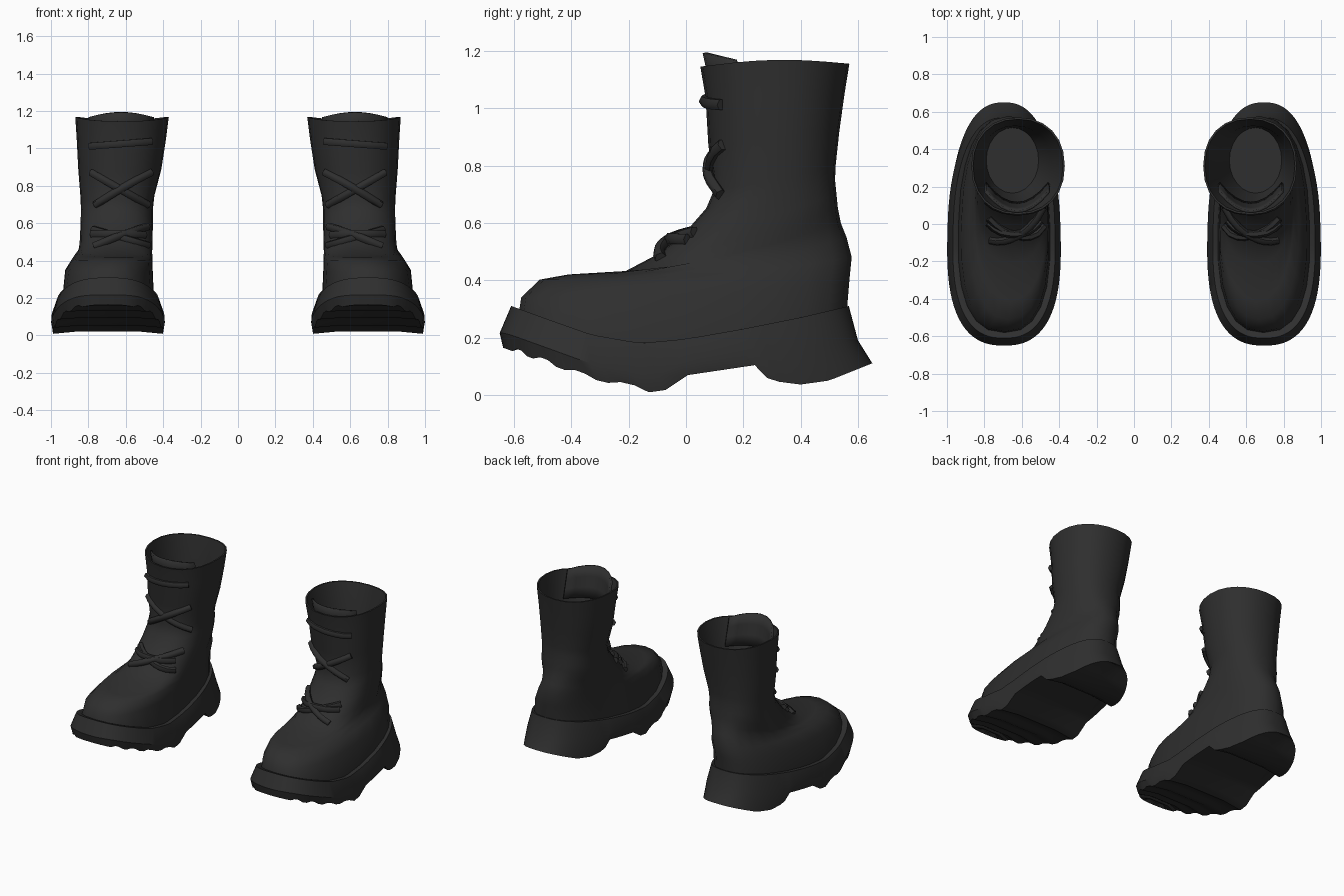
import bpy, bmesh, math
from mathutils import Vector
from mathutils.bvhtree import BVHTree

if "Cube" in bpy.data.objects:
    bpy.data.objects.remove(bpy.data.objects["Cube"])

black = bpy.data.materials.new("soft black leather")
black.diffuse_color = (0.028, 0.028, 0.028, 1)
black.use_nodes = True
black.node_tree.nodes["Principled BSDF"].inputs["Base Color"].default_value = black.diffuse_color


def interp(table, v):
    if v <= table[0][0]:
        return table[0][1]
    for (a, p), (b, q) in zip(table, table[1:]):
        if v <= b:
            return p + (q - p) * (v - a) / (b - a)
    return table[-1][1]


def spow(v, e):
    return math.copysign(abs(v) ** e, v)


def outline(n, yf, yb, cx, hw, power, taper, zfun):
    """Egg-shaped loop, starting at the toe; zfun(y, fraction, index) gives height."""
    pts = []
    for i in range(n):
        a = 2 * math.pi * i / n
        c, s = -math.cos(a), math.sin(a)
        if abs(s) < 1e-6:
            s = 0
        y = (yf + yb) / 2 + (yb - yf) / 2 * spow(c, 2 / power)
        x = cx + hw * (1 - taper * c) * spow(s, 2 / power)
        pts.append((x, y, zfun(y, (y - yf) / (yb - yf), i)))
    return pts


def loft(bm, rings):
    loops = [[bm.verts.new(p) for p in r] for r in rings]
    for a, b in zip(loops, loops[1:]):
        n = len(a)
        for i in range(n):
            bm.faces.new((a[i], a[(i + 1) % n], b[(i + 1) % n], b[i]))
    return loops


def finish(ob, angle=40, mirror=True):
    ob.data.materials.clear()
    ob.data.materials.append(black)
    bpy.ops.object.select_all(action='DESELECT')
    ob.select_set(True)
    bpy.context.view_layer.objects.active = ob
    bpy.ops.object.shade_smooth_by_angle(angle=math.radians(angle))
    if mirror:
        m = ob.modifiers.new("other_boot", 'MIRROR')
        m.use_mirror_merge = False


def mesh_object(name, bm):
    bmesh.ops.recalc_face_normals(bm, faces=bm.faces)
    me = bpy.data.meshes.new(name)
    bm.to_mesh(me)
    bm.free()
    ob = bpy.data.objects.new(name, me)
    bpy.context.collection.objects.link(ob)
    return ob


# Heights of the sole's upper edge and of its underside along the foot
SOLE_TOP = [(-.61, .31), (-.5, .27), (-.33, .21), (-.16, .18), (0, .195), (.2, .23), (.4, .27), (.57, .31)]
SOLE_LOW = [(-.64, .165), (-.5, .115), (-.35, .06), (-.2, .025), (-.09, 0), (-.02, .065),
            (.25, .105), (.29, .05), (.4, .036), (.5, .05), (.65, .11)]

# Upper: front y, front z, back y, back z, centre x, half width, power, taper
RINGS = [
    (-.575, .34, .57, .40, .69, .234, 2.4, .08),
    (-.51, .402, .578, .48, .67, .213, 2.3, .04),
    (-.41, .42, .56, .55, .657, .198, 2.2, 0),
    (-.21, .432, .54, .60, .652, .195, 2.3, 0),
    (-.10, .49, .53, .65, .65, .194, 2.5, 0),
    (0, .57, .525, .70, .648, .193, 2.5, 0),
    (.07, .65, .52, .75, .647, .193, 2.3, 0),
    (.10, .72, .522, .80, .645, .198, 2.2, 0),
    (.078, .87, .535, .92, .632, .222, 2.2, 0),
    (.068, 1.04, .553, 1.05, .624, .238, 2.2, 0),
    (.05, 1.145, .57, 1.155, .62, .25, 2.2, 0),
    # rim and inside of the shaft
    (.06, 1.145, .56, 1.155, .62, .24, 2.2, 0),
    (.105, .95, .525, .95, .635, .195, 2.1, 0),
    (.165, .74, .515, .74, .65, .14, 2, 0),
]
bm = bmesh.new()
N = 24
rings = [outline(N, -.585, .56, .695, .247, 2.5, .09, lambda y, f, i: interp(SOLE_TOP, y) - .03)]
for yf, zf, yb, zb, cx, hw, p, t in RINGS:
    bump = .02 if zf == 1.145 else 0
    rise = 2.5 if yf < -.3 else 1.5
    rings.append(outline(N, yf, yb, cx, hw, p, t, lambda y, f, i:
                 zf + (zb - zf) * max(f, 0) ** rise + bump * math.sin(math.pi * min(max(f, 0), 1))))
loops = loft(bm, rings)
bm.faces.new(loops[-1])
upper = mesh_object("boot_upper", bm)
finish(upper, 60)

# Sole with heel, arch and ribbed tread
bm = bmesh.new()
N = 88


def top(y, f, i):
    return interp(SOLE_TOP, y)


def low(y, f, i):
    rib = .013 if -.62 < y < -.15 and (min(i, N - i) // 2) % 2 else 0
    return interp(SOLE_LOW, y) + rib


def mid(y, f, i):
    a, b = interp(SOLE_LOW, y), interp(SOLE_TOP, y)
    return max(a + .35 * (b - a), b - .12)


loops = loft(bm, [
    outline(N, -.53, .51, .695, .21, 2.5, .1, lambda y, f, i: top(y, f, i) - .02),
    outline(N, -.575, .54, .695, .245, 2.5, .1, top),
    outline(N, -.61, .568, .695, .272, 2.5, .1, top),
    outline(N, -.65, .60, .695, .302, 2.5, .1, mid),
    outline(N, -.638, .65, .695, .292, 2.5, .1, low),
    outline(N, -.615, .63, .695, .15, 2.5, .1, lambda y, f, i: low(y, f, i) + .015),
])
for ring in (loops[0], loops[-1]):
    bm.faces.new((ring[0], ring[1], ring[-1]))
    for i in range(1, N // 2 - 1):
        bm.faces.new((ring[i], ring[i + 1], ring[N - i - 1], ring[N - i]))
    h = N // 2
    bm.faces.new((ring[h - 1], ring[h], ring[h + 1]))
finish(mesh_object("boot_sole", bm), 32)

# Tongue standing behind the front rim
bm = bmesh.new()
grid = []
for r in range(4):
    row = []
    for c in range(9):
        d = (c - 4) / 4
        z = .98 + (.212 - .025 * d * d) * r / 3
        row.append(bm.verts.new((.625 + .175 * d, .105 - .047 * r / 3 + .11 * d * d, z)))
    grid.append(row)
for a, b in zip(grid, grid[1:]):
    for i in range(8):
        bm.faces.new((a[i], a[i + 1], b[i + 1], b[i]))
tongue = mesh_object("boot_tongue", bm)
sol = tongue.modifiers.new("thickness", 'SOLIDIFY')
sol.thickness = .014
finish(tongue)

# Laces laid over the front of the upper: (x, z) at both ends
tree = BVHTree.FromPolygons([v.co for v in upper.data.vertices],
                            [p.vertices for p in upper.data.polygons])
LACES = [
    (.465, 1.035, .79, 1.01),
    (.465, .87, .765, .695), (.785, .87, .48, .695),
    (.485, .58, .77, .475), (.775, .565, .48, .48), (.50, .535, .78, .54),
]
for k, (x0, z0, x1, z1) in enumerate(LACES):
    cu = bpy.data.curves.new("lace", 'CURVE')
    cu.dimensions = '3D'
    cu.bevel_depth = .021
    cu.bevel_resolution = 1
    cu.use_fill_caps = True
    pts = []
    for i in range(9):
        t = i / 8
        o = Vector((x0 + (x1 - x0) * t, -1, z0 + (z1 - z0) * t))
        hit, nor, _, _ = tree.ray_cast(o, Vector((0, 1, 0)))
        if hit:
            lift = .004 + .012 * math.sin(math.pi * t) * (k % 2)
            pts.append(hit + Vector((0, -lift, lift * .5)))
    sp = cu.splines.new('POLY')
    sp.points.add(len(pts) - 1)
    for q, p in zip(sp.points, pts):
        q.co = (*p, 1)
    ob = bpy.data.objects.new("lace_%d" % (k + 1), cu)
    bpy.context.collection.objects.link(ob)
    bpy.ops.object.select_all(action='DESELECT')
    ob.select_set(True)
    bpy.context.view_layer.objects.active = ob
    bpy.ops.object.convert(target='MESH')
    finish(bpy.context.view_layer.objects.active, 60)
